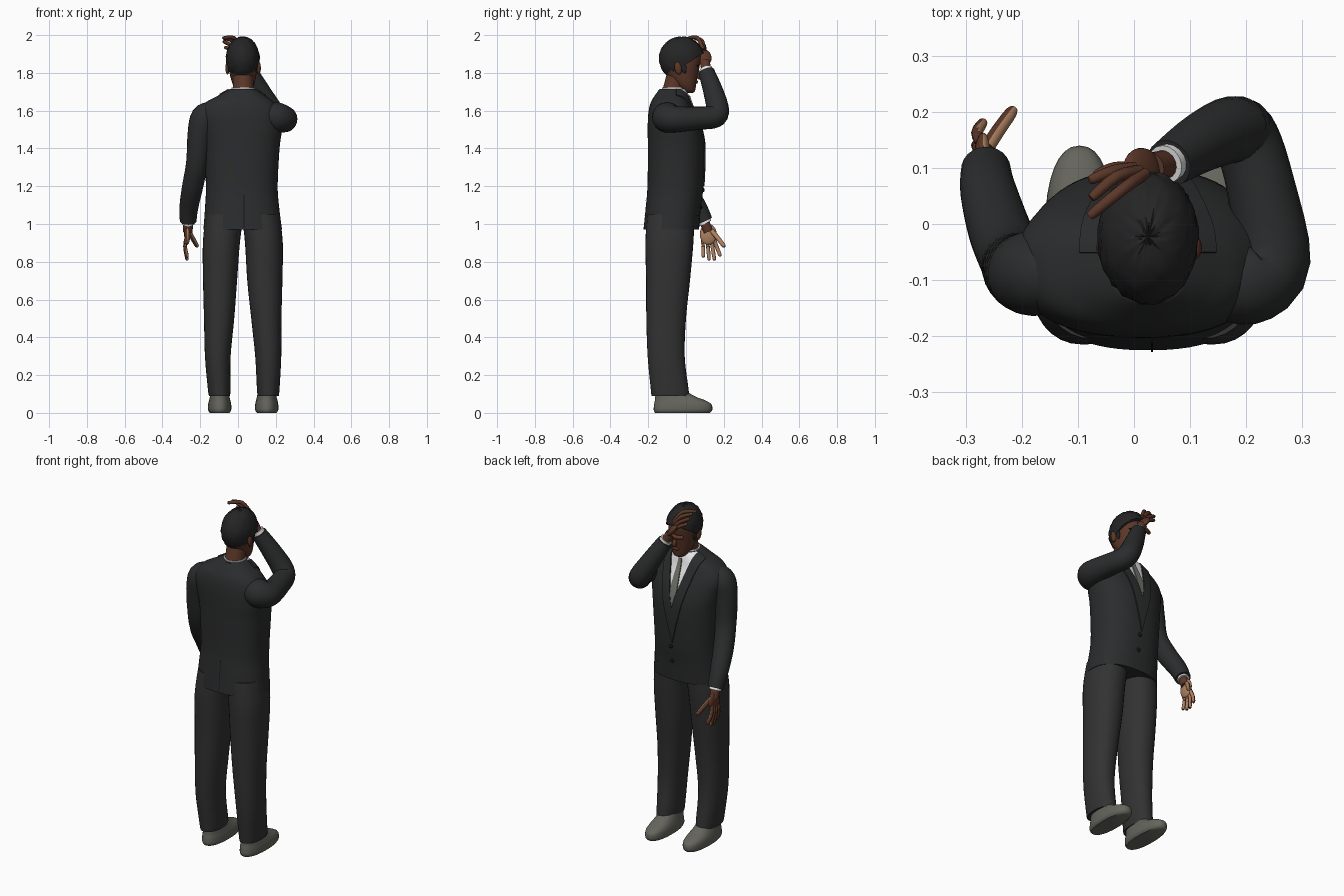
import bpy, bmesh, math, random
from mathutils import Vector
from mathutils.bvhtree import BVHTree

if "Cube" in bpy.data.objects:
    bpy.data.objects.remove(bpy.data.objects["Cube"])

random.seed(4)


def material(name, r, g, b):
    m = bpy.data.materials.new(name)
    m.diffuse_color = (r, g, b, 1)
    m.use_nodes = True
    m.node_tree.nodes["Principled BSDF"].inputs["Base Color"].default_value = m.diffuse_color
    return m


SUIT = material("charcoal jacket", 0.024, 0.025, 0.026)
TROUSER = material("dark trousers", 0.032, 0.032, 0.032)
HAIR = material("black hair", 0.018, 0.018, 0.019)
SKIN = material("brown skin", 0.105, 0.038, 0.021)
PALM = material("light palm", 0.42, 0.22, 0.12)
SHIRT = material("white shirt", 0.8, 0.8, 0.8)
TIE = material("grey tie", 0.17, 0.17, 0.15)
SHOE = material("grey shoe", 0.13, 0.13, 0.11)
BUTTON = material("black button", 0.008, 0.008, 0.008)


def finish(name, bm, *mats):
    bmesh.ops.recalc_face_normals(bm, faces=bm.faces)
    me = bpy.data.meshes.new(name)
    bm.to_mesh(me)
    bm.free()
    for m in mats:
        me.materials.append(m)
    ob = bpy.data.objects.new(name, me)
    bpy.context.collection.objects.link(ob)
    bpy.context.view_layer.objects.active = ob
    ob.select_set(True)
    bpy.ops.object.shade_smooth_by_angle(angle=math.radians(50))
    ob.select_set(False)
    return ob


def smooth(pts, steps):
    """Catmull-Rom interpolation of tuples."""
    out = []
    for i in range(len(pts) - 1):
        a, b, c, d = pts[max(i - 1, 0)], pts[i], pts[i + 1], pts[min(i + 2, len(pts) - 1)]
        for s in range(steps):
            t = s / steps
            out.append(tuple(0.5 * (2 * q + (r - p) * t + (2 * p - 5 * q + 4 * r - w) * t * t
                                    + (3 * q - p - 3 * r + w) * t ** 3)
                             for p, q, r, w in zip(a, b, c, d)))
    return out + [tuple(pts[-1])]


def skin_rings(rings):
    bm = bmesh.new()
    vs = [[bm.verts.new(p) for p in r] for r in rings]
    n = len(vs[0])
    for a, b in zip(vs, vs[1:]):
        for i in range(n):
            bm.faces.new((a[i], a[(i + 1) % n], b[(i + 1) % n], b[i]))
    bm.faces.new(vs[0])
    bm.faces.new(vs[-1])
    bmesh.ops.recalc_face_normals(bm, faces=bm.faces)
    return bm


def stack(pts, power=2.0, n=32, steps=4):
    """Horizontal sections: (z, centre x, centre y, half width, half depth)."""
    rings = []
    for z, cx, cy, rx, ry in smooth(pts, steps):
        ring = []
        for i in range(n):
            c, s = math.cos(math.tau * i / n), math.sin(math.tau * i / n)
            ring.append((cx + rx * math.copysign(abs(c) ** (2 / power), c),
                         cy + ry * math.copysign(abs(s) ** (2 / power), s), z))
        rings.append(ring)
    return skin_rings(rings)


def limb(pts, n=16, steps=4):
    """Round tube along a path of (x, y, z, radius)."""
    path = smooth(pts, steps)
    rings = []
    for i, p in enumerate(path):
        t = Vector(path[min(i + 1, len(path) - 1)][:3]) - Vector(path[max(i - 1, 0)][:3])
        q = t.to_track_quat('Z', 'Y')
        rings.append([Vector(p[:3]) + q @ Vector((p[3] * math.cos(math.tau * k / n),
                                                  p[3] * math.sin(math.tau * k / n), 0)) for k in range(n)])
    return skin_rings(rings)


def ball(centre, radii, axis=None, n=24):
    """Ellipsoid; its local z follows the given axis."""
    bm = bmesh.new()
    bmesh.ops.create_uvsphere(bm, u_segments=n, v_segments=n // 2, radius=1)
    q = Vector(axis or (0, 0, 1)).to_track_quat('Z', 'Y')
    for v in bm.verts:
        v.co = Vector(centre) + q @ Vector(a * b for a, b in zip(v.co, radii))
    return bm


def finger(name, a, b, c, r, palm=None):
    a, b, c = Vector(a), Vector(b), Vector(c)
    tip = c + (c - b).normalized() * r * 0.6
    bm = limb([(*a, r), (*b, r), (*c, r * 0.85), (*tip, r * 0.3)], 10, 3)
    paint_palm(bm, palm)
    finish(name, bm, SKIN, PALM)


def paint_palm(bm, direction):
    bm.normal_update()
    for f in bm.faces:
        if direction and f.normal.dot(Vector(direction)) > 0.2:
            f.material_index = 1


# Jacket body, cut along the lapel and tie lines
MID = 0.025
jacket = stack([(0.97, .025, -.078, .208, .147), (1.08, .022, -.068, .197, .146), (1.2, .02, -.056, .19, .148),
                (1.4, .02, -.052, .2, .15), (1.5, .018, -.06, .215, .143), (1.58, .01, -.073, .22, .127),
                (1.64, .01, -.08, .185, .108), (1.68, .02, -.075, .125, .09), (1.715, .027, -.07, .068, .07)],
               power=2.4, n=64, steps=5)
LINES = {"opening": (1.42, .25), "lapel": (1.2, .25), "tie": (1.82, -.075)}
for z0, k in LINES.values():
    for side in (-1, 1):
        bmesh.ops.bisect_plane(jacket, geom=jacket.verts[:] + jacket.edges[:] + jacket.faces[:], dist=1e-5,
                               plane_co=(MID, 0, z0), plane_no=(side, 0, -k))
tree = BVHTree.FromBMesh(jacket)


def inside(p, line):
    z0, k = LINES[line]
    return abs(p.x - MID) < k * (p.z - z0)


jacket.normal_update()
lapel, tie = [], []
for f in jacket.faces:
    p = f.calc_center_median()
    if p.y < -0.06 or f.normal.y < 0.1 or not inside(p, "lapel"):
        continue
    if inside(p, "opening"):
        f.material_index = 1
        if inside(p, "tie") and p.z < 1.68:
            f.material_index = 2
            tie.append(f)
    else:
        lapel.append(f)
for region in (lapel, tie):
    bmesh.ops.inset_region(jacket, faces=region, thickness=0.0008, depth=0.006, use_even_offset=True)
finish("jacket", jacket, SUIT, SHIRT, TIE)


def surface_y(x, z, side=1):
    return tree.ray_cast(Vector((x, side, z)), Vector((0, -side, 0)))[0].y


# Buttons, pocket flaps and back vent
for z in (1.18, 1.09):
    finish("button", ball((MID + .01, surface_y(MID, z) + .002, z), (.012, .006, .012), n=12), BUTTON)


def strip(name, path, side, mat, height):
    """Thin plate following the jacket surface between points."""
    bm = bmesh.new()
    rows = [[bm.verts.new((x + dx, surface_y(x + dx, z + dz, side) + side * .004, z + dz))
             for dx, dz in ((0, 0), height)] for x, z in path]
    for a, b in zip(rows, rows[1:]):
        bm.faces.new((a[0], a[1], b[1], b[0]))
    bmesh.ops.solidify(bm, geom=bm.faces[:], thickness=.004)
    finish(name, bm, mat)


for s in (-1, 1):
    strip("pocket_flap", [(MID + s * (.07 + i * .015), 1.09) for i in range(6)], 1, SUIT, (0, -.045))
strip("back_vent", [(.03, .98 + i * .03) for i in range(7)], -1, BUTTON, (.004, 0))

# Trousers and shoes
LEGS = {"left": [(.09, -.098, -.083, .056, .1), (.13, -.1, -.087, .06, .1), (.3, -.107, -.105, .068, .098),
                 (.5, -.1, -.105, .08, .105), (.7, -.095, -.095, .09, .116), (.9, -.088, -.088, .098, .127),
                 (1.05, -.07, -.08, .1, .125)],
        "right": [(.09, .16, -.083, .056, .1), (.13, .16, -.087, .06, .1), (.3, .16, -.105, .069, .098),
                  (.5, .15, -.105, .08, .105), (.7, .142, -.095, .093, .116), (.9, .137, -.088, .1, .127),
                  (1.05, .12, -.08, .1, .125)]}
for side, pts in LEGS.items():
    finish(side + "_trouser_leg", stack(pts, 2.2), TROUSER)
    x = -.097 if side == "left" else .152
    finish(side + "_shoe", stack([(0, x, -.018, .052, .145), (.015, x, -.016, .061, .155), (.045, x, -.017, .061, .152),
                                  (.065, x, -.03, .057, .135), (.085, x, -.055, .052, .108),
                                  (.12, x, -.085, .045, .075)], 2.3), SHOE)

# Sleeves and shirt cuffs
finish("left_sleeve", limb([(-.13, -.09, 1.59, .06), (-.175, -.088, 1.56, .076), (-.2, -.085, 1.47, .068),
                            (-.217, -.065, 1.32, .058), (-.24, -.01, 1.2, .056), (-.26, .06, 1.09, .05),
                            (-.264, .098, 1.015, .044)], 24), SUIT)
finish("left_cuff", limb([(-.263, .08, 1.05, .03), (-.264, .104, 1.003, .034)]), SHIRT)
finish("right_sleeve", limb([(.13, -.1, 1.58, .06), (.2, -.1, 1.565, .08), (.245, -.06, 1.555, .07),
                             (.225, .07, 1.56, .061), (.2, .15, 1.568, .06), (.175, .168, 1.605, .06),
                             (.12, .145, 1.7, .053), (.062, .108, 1.805, .043)], 24), SUIT)
finish("right_cuff", limb([(.08, .118, 1.78, .032), (.055, .106, 1.82, .035)]), SHIRT)

# Hanging hand, palm turned inwards
finish("left_wrist", limb([(-.263, .09, 1.03, .026), (-.266, .118, .96, .026)]), SKIN)
palm = ball((-.269, .118, .945), (.016, .045, .055))
paint_palm(palm, (1, 0, 0))
finish("left_palm", palm, SKIN, PALM)
for y0, y1, z1 in ((.09, .092, .83), (.11, .122, .815), (.13, .15, .815), (.145, .18, .835)):
    finger("left_finger", (-.272, y0, .93), (-.28, (y0 + y1) / 2, .88), (-.27, y1, z1), .0105, (1, 0, 0))
finger("left_thumb", (-.262, .135, .965), (-.243, .165, .93), (-.218, .2, .885), .0125, (1, 0, 0))

# Raised hand resting on the brow
finish("right_wrist", limb([(.07, .11, 1.79, .025), (.03, .1, 1.86, .027)]), SKIN)
finish("right_palm", ball((.015, .098, 1.885), (.038, .017, .05), (-.6, -.15, .8)), SKIN)
for a, b, c in (((.02, .09, 1.925), (-.02, .062, 1.985), (-.074, .018, 1.985)),
                ((.01, .095, 1.925), (-.03, .085, 1.97), (-.072, .05, 1.982)),
                ((0, .1, 1.915), (-.035, .095, 1.945), (-.074, .08, 1.965)),
                ((-.005, .1, 1.9), (-.035, .1, 1.92), (-.066, .088, 1.935))):
    finger("right_finger", a, b, c, .0105)
finger("right_thumb", (.03, .1, 1.86), (.0, .1, 1.845), (-.035, .085, 1.845), .012)

# Neck, shirt collar and head
finish("neck", limb([(.028, -.085, 1.64, .058), (.028, -.065, 1.72, .055), (.026, -.045, 1.8, .055)], 24), SKIN)
finish("shirt_collar", stack([(1.63, .027, -.05, .07, .072), (1.68, .027, -.057, .066, .07),
                              (1.722, .027, -.068, .061, .06)]), SHIRT)
finish("head", stack([(1.693, .03, .018, .015, .015), (1.705, .03, .012, .036, .036), (1.74, .029, -.004, .057, .058),
                      (1.79, .027, -.02, .07, .083), (1.84, .026, -.027, .078, .1), (1.89, .025, -.027, .079, .106),
                      (1.94, .025, -.027, .065, .09), (1.97, .025, -.027, .03, .04)], 2.1), SKIN)
finish("nose", ball((.03, .065, 1.79), (.013, .015, .026), (0, -.3, 1), 16), SKIN)
finish("lips", ball((.03, .054, 1.752), (.024, .009, .01), n=16), SKIN)
for x in (-.008, .068):
    finish("eyebrow", ball((x, .064, 1.838), (.02, .008, .005), n=12), HAIR)
for x in (-.056, .11):
    finish("ear", ball((x, -.042, 1.825), (.011, .019, .034), (0, -.2, 1), 16), SKIN)

# Hair cap, cut along a sloping hairline and roughened
hair = ball((.025, -.023, 1.874), (.09, .12, .118), n=48)
bmesh.ops.bisect_plane(hair, geom=hair.verts[:] + hair.edges[:] + hair.faces[:], plane_co=(0, -.05, 1.813),
                       plane_no=(0, -.54, .84), clear_inner=True)
bmesh.ops.holes_fill(hair, edges=[e for e in hair.edges if e.is_boundary])
for v in hair.verts:
    v.co += (v.co - Vector((.025, -.023, 1.874))) * random.uniform(-.025, .02)
finish("hair", hair, HAIR)
for x, s in ((-.051, -1), (.103, 1)):
    finish("sideburn", ball((x, -.012, 1.83), (.006, .014, .034), (0, -.2, 1), 12), HAIR)
